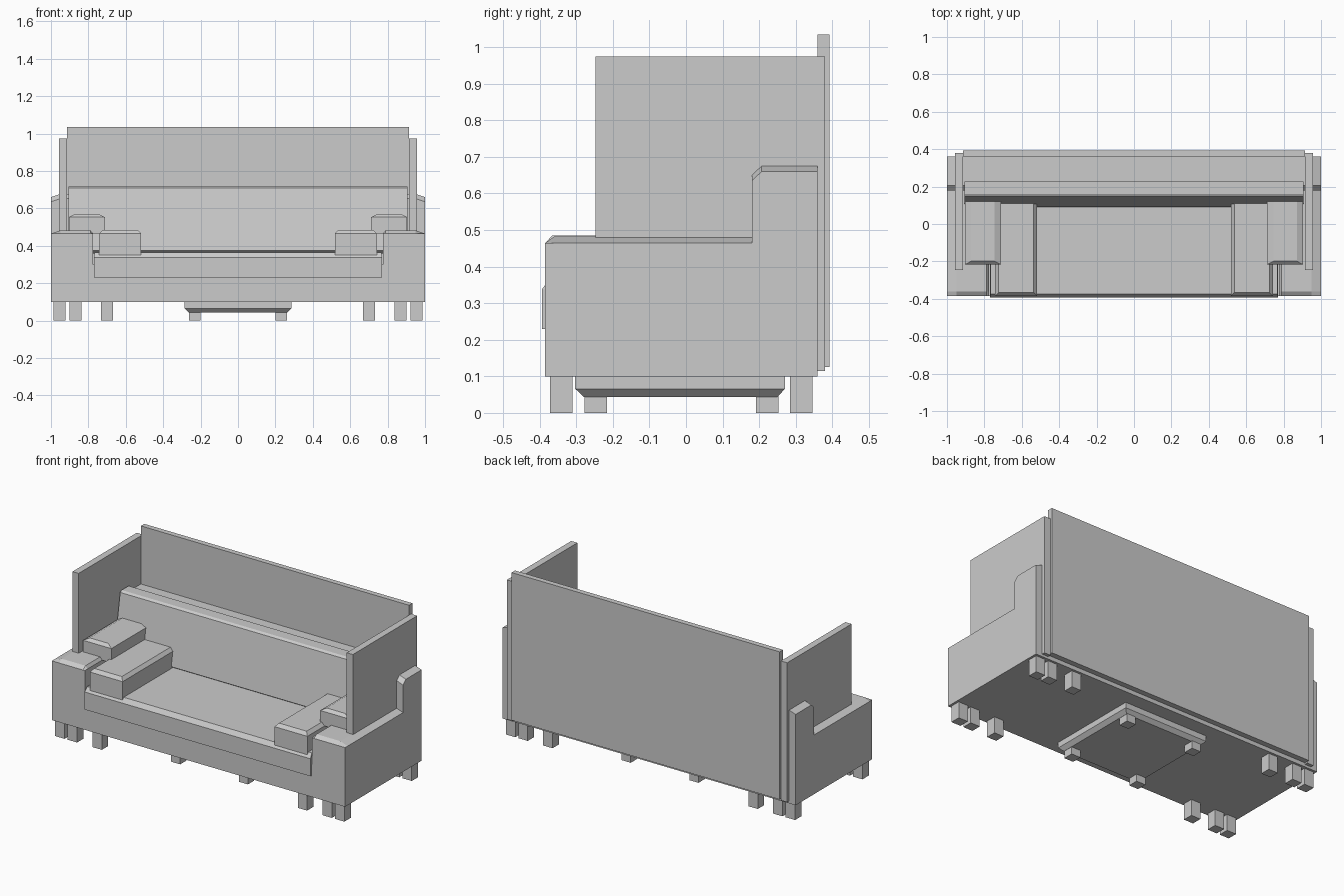
import bpy, bmesh

if "Cube" in bpy.data.objects:
    bpy.data.objects.remove(bpy.data.objects["Cube"])


def loft(name, sections):
    """Skin a closed solid through sections with equal point counts."""
    bm = bmesh.new()
    rings = [[bm.verts.new(p) for p in s] for s in sections]
    n = len(rings[0])
    for a, b in zip(rings, rings[1:]):
        for i in range(n):
            j = (i + 1) % n
            bm.faces.new((a[i], a[j], b[j], b[i]))
    bm.faces.new(rings[0])
    bm.faces.new(rings[-1])
    bmesh.ops.recalc_face_normals(bm, faces=bm.faces)
    me = bpy.data.meshes.new(name)
    bm.to_mesh(me)
    bm.free()
    ob = bpy.data.objects.new(name, me)
    bpy.context.collection.objects.link(ob)
    return ob


def rect(x, y, z):
    return [(x[0], y[0], z), (x[1], y[0], z), (x[1], y[1], z), (x[0], y[1], z)]


def block(name, x, y, z):
    return loft(name, [rect(x, y, z[0]), rect(x, y, z[1])])


def cushion(name, x, y, z, rise, ix, iy, iback=0.0):
    """Box with chamfered upper edges at the sides, front and back."""
    top = rect((x[0] + ix, x[1] - ix), (y[0] + iy, y[1] - iback), z[1])
    return loft(name, [rect(x, y, z[0]), rect(x, y, z[1] - rise), top])


def mirrored(s, x):
    return tuple(sorted((s * x[0], s * x[1])))


# Body with both arms: U-shaped front profile run from front to back
def body_section(y, top):
    half = [(0.775, 0.3), (0.775, 0.465), (0.788, top), (0.95, top), (1, 0.465), (1, 0.1)]
    pts = half + [(-x, z) for x, z in reversed(half)]
    return [(x, y, z) for x, z in pts]


loft("sofa_body", [body_section(-0.385, 0.465), body_section(-0.36, 0.482),
                   body_section(0.36, 0.482)])


# Raised rear of the body, sloping down at the outer ends
def rear_section(x, top):
    pts = [(0.18, 0.465), (0.18, top - 0.025), (0.207, top), (0.36, top), (0.36, 0.465)]
    return [(x, y, z) for y, z in pts]


loft("raised_back", [rear_section(-1, 0.66), rear_section(-0.95, 0.677),
                     rear_section(0.95, 0.677), rear_section(1, 0.66)])

# Seat and leaning backrest
cushion("seat", (-0.77, 0.77), (-0.394, 0.20), (0.23, 0.365), 0.027, 0.004, 0.02)
back = [(0.115, 0.36), (0.09, 0.376), (0.146, 0.709), (0.161, 0.718), (0.228, 0.718), (0.228, 0.36)]
loft("backrest", [[(x, y, z) for y, z in back] for x in (-0.906, 0.906)])

# Tall back panel
block("back_panel", (-0.914, 0.914), (0.36, 0.393), (0.125, 1.035))

# Side panels, arm cushions and legs, on both sides
for s, side in ((-1, "left"), (1, "right")):
    block(f"side_panel_{side}", mirrored(s, (0.914, 0.956)), (-0.247, 0.38), (0.115, 0.974))
    cushion(f"inner_arm_cushion_{side}", mirrored(s, (0.518, 0.742)), (-0.384, 0.11),
            (0.345, 0.485), 0.02, 0.018, 0.018)
    cushion(f"outer_arm_cushion_{side}", mirrored(s, (0.712, 0.904)), (-0.217, 0.12),
            (0.465, 0.57), 0.017, 0.033, 0.018)
    for y, end in ((-0.341, "front"), (0.315, "rear")):
        for i, x in enumerate((0.954, 0.869, 0.70)):
            block(f"{end}_leg_{side}_{i + 1}", (s * x - 0.032, s * x + 0.032),
                  (y - 0.031, y + 0.031), (0, 0.11))
    for y, end in ((-0.247, "front"), (0.222, "rear")):
        block(f"centre_{end}_leg_{side}", (s * 0.231 - 0.031, s * 0.231 + 0.031),
              (y - 0.031, y + 0.031), (0, 0.05))

# Plinth under the middle, tapered below
loft("centre_plinth", [rect((-0.263, 0.263), (-0.28, 0.25), 0.044),
                       rect((-0.286, 0.286), (-0.303, 0.271), 0.066),
                       rect((-0.286, 0.286), (-0.303, 0.271), 0.12)])
